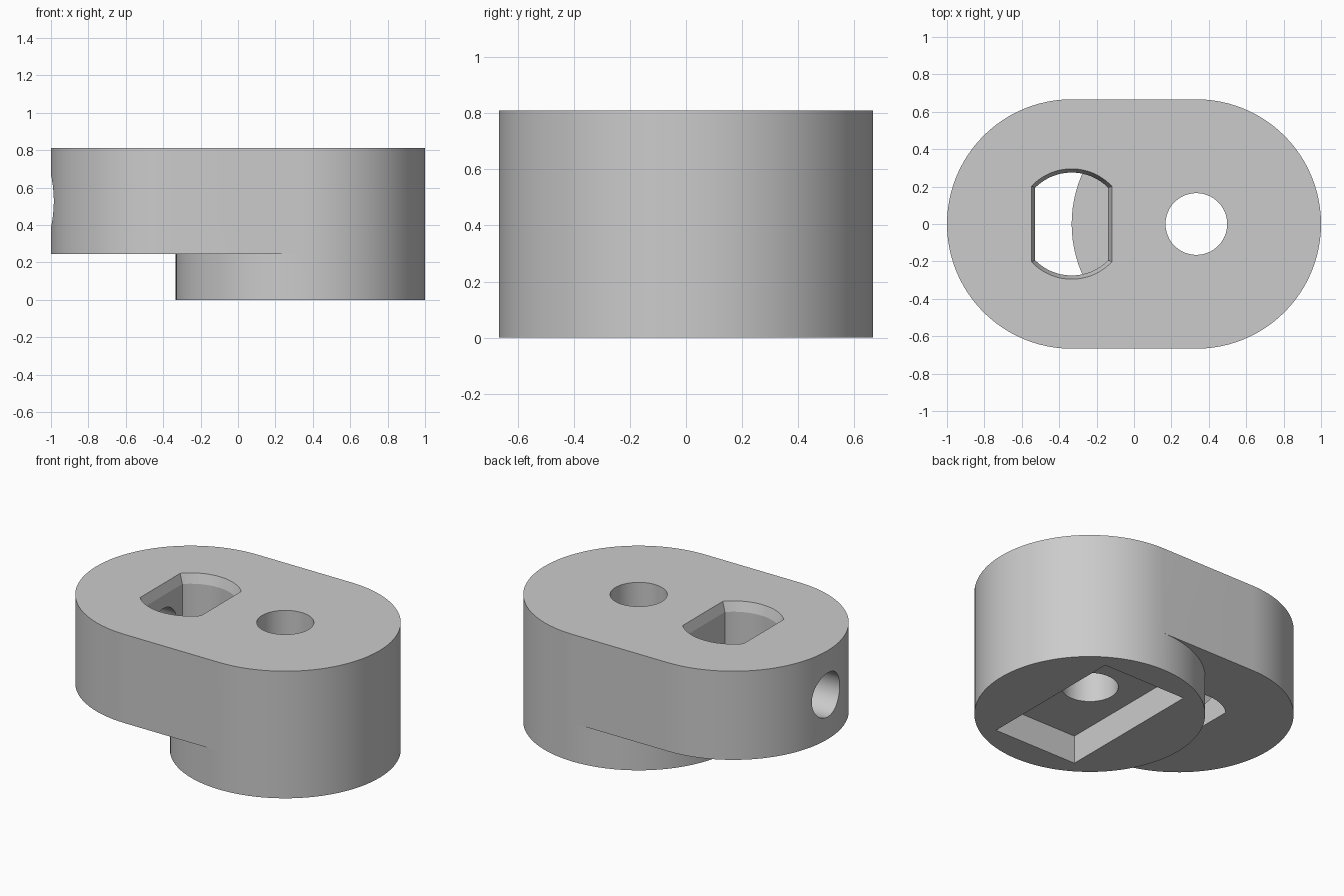
import bpy, bmesh, math
from math import pi, sin, cos

cube = bpy.data.objects.get("Cube")
if cube:
    bpy.data.objects.remove(cube, do_unlink=True)

grey = bpy.data.materials.new("plain_grey")
grey.use_nodes = True
COLOUR = (0.6, 0.6, 0.6, 1)
grey.diffuse_color = COLOUR
grey.node_tree.nodes["Principled BSDF"].inputs["Base Color"].default_value = COLOUR

HALF, R = 1 / 3, 2 / 3
TOP, STEP = 0.81, 0.245


def arc(cx, r, a0, a1, n=48):
    return [(cx + r * cos(a0 + (a1 - a0) * i / n), r * sin(a0 + (a1 - a0) * i / n))
            for i in range(n + 1)]


def circle(cx, r, n=96):
    return arc(cx, r, -pi / 2, 1.5 * pi, n)[:-1]


def double_d(cx, r, half_width):
    """Round outline cut by two flats parallel to y."""
    a = math.acos(half_width / r)
    return arc(cx, r, a, pi - a) + arc(cx, r, pi + a, 2 * pi - a)


def loft(name, sections):
    """Closed solid through matching outlines, given as (z, points)."""
    bm = bmesh.new()
    rings = [[bm.verts.new((x, y, z)) for x, y in pts] for z, pts in sections]
    n = len(rings[0])
    for low, high in zip(rings, rings[1:]):
        for i in range(n):
            j = (i + 1) % n
            bm.faces.new((low[i], low[j], high[j], high[i]))
    bm.faces.new(rings[0][::-1])
    bm.faces.new(rings[-1])
    mesh = bpy.data.meshes.new(name)
    bm.to_mesh(mesh)
    bm.free()
    mesh.materials.append(grey)
    obj = bpy.data.objects.new(name, mesh)
    bpy.context.collection.objects.link(obj)
    return obj


def combine(target, tool, operation):
    mod = target.modifiers.new(tool.name, 'BOOLEAN')
    mod.operation, mod.solver, mod.object = operation, 'EXACT', tool
    bpy.context.view_layer.objects.active = target
    bpy.ops.object.modifier_apply(modifier=mod.name)
    bpy.data.objects.remove(tool, do_unlink=True)


# Upper body with rounded ends
outline = arc(HALF, R, -pi / 2, pi / 2) + arc(-HALF, R, pi / 2, 1.5 * pi)
body = loft("clamp_body", [(STEP, outline), (TOP, outline)])

# Flat-sided slot with a steep chamfer at its mouth
inner = double_d(-HALF, 0.275, 0.195)
outer = double_d(-HALF, 0.295, 0.215)
wider = double_d(-HALF, 0.315, 0.235)
slot = loft("slot_cutter", [(0.1, inner), (TOP - 0.06, inner), (TOP, outer), (TOP + 0.06, wider)])
combine(body, slot, 'DIFFERENCE')

# Screw hole from the end into the slot
screw = loft("screw_hole_cutter", [(0, circle(0, 0.14, 64)), (0.7, circle(0, 0.14, 64))])
screw.rotation_euler.y = -pi / 2
screw.location = (-0.4, 0, (TOP + STEP) / 2)
combine(body, screw, 'DIFFERENCE')

# Round foot under one end
foot = loft("foot", [(0, circle(HALF, R)), (STEP, circle(HALF, R))])
combine(body, foot, 'UNION')

# Rectangular pocket below and the round hole through it
w, d = 0.295, 0.49
rect = [(HALF - w, -d), (HALF + w, -d), (HALF + w, d), (HALF - w, d)]
combine(body, loft("pocket_cutter", [(-0.1, rect), (0.18, rect)]), 'DIFFERENCE')
hole = circle(HALF, 0.165, 64)
combine(body, loft("hole_cutter", [(-0.2, hole), (1, hole)]), 'DIFFERENCE')

bpy.ops.object.select_all(action='DESELECT')
body.select_set(True)
bpy.context.view_layer.objects.active = body
bpy.ops.object.shade_smooth_by_angle(angle=math.radians(15))
